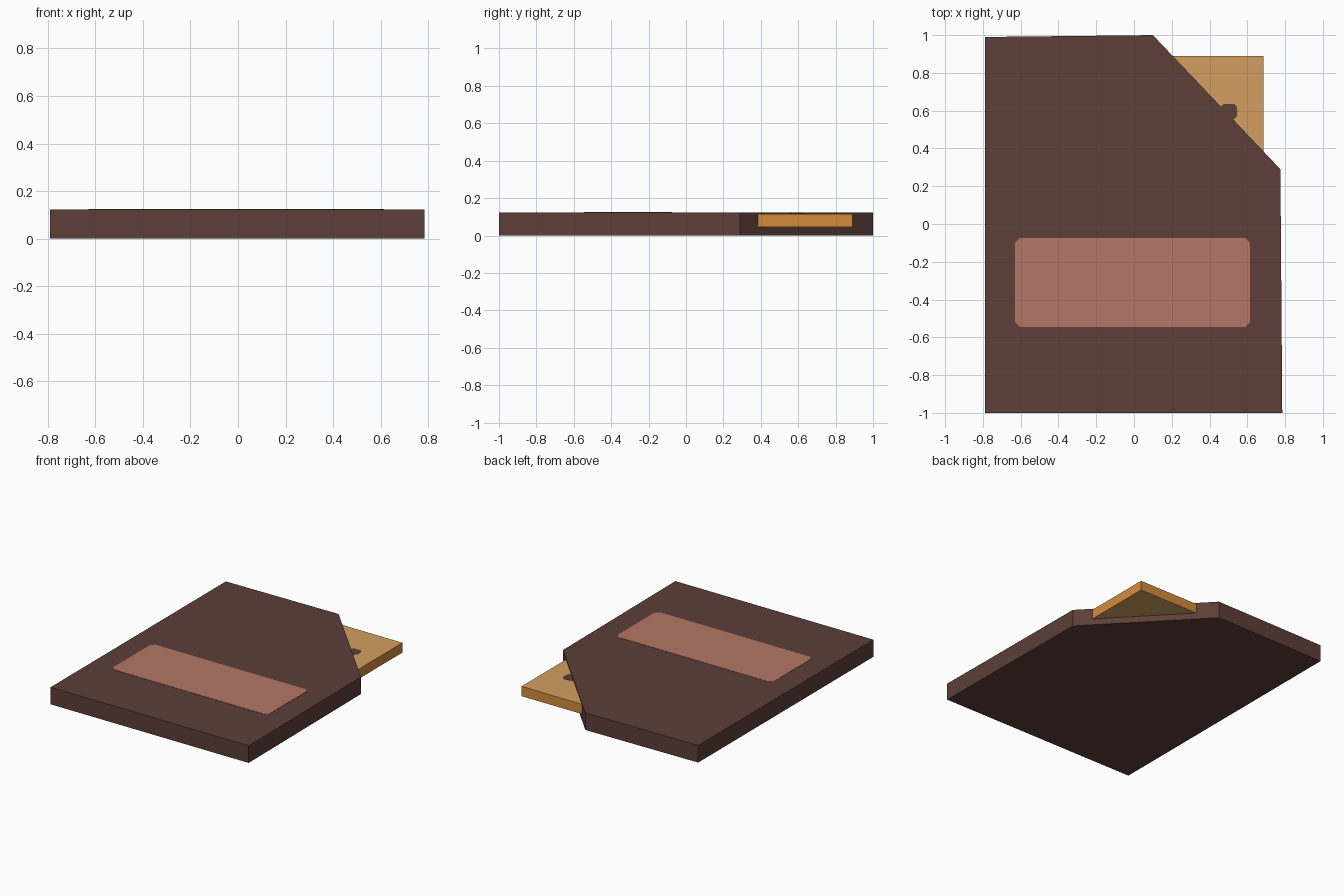
import bpy, bmesh

if "Cube" in bpy.data.objects:
    bpy.data.objects.remove(bpy.data.objects["Cube"])


def srgb(r, g, b):
    def lin(c):
        c /= 255
        return c / 12.92 if c <= 0.04045 else ((c + 0.055) / 1.055) ** 2.4
    return (lin(r), lin(g), lin(b), 1)


def material(name, *rgb):
    m = bpy.data.materials.new(name)
    m.diffuse_color = srgb(*rgb)
    m.use_nodes = True
    m.node_tree.nodes["Principled BSDF"].inputs["Base Color"].default_value = m.diffuse_color
    return m


brown = material("dark brown", 93, 63, 56)
rose = material("dusty rose", 180, 119, 102)
tan = material("pale tan", 211, 159, 96)
orange = material("warm orange", 212, 140, 60)


# Extrude a flat outline from z0 to z1; side faces may have a second material
def slab(name, outline, z0, z1, mat, side_mat=None):
    bm = bmesh.new()
    base = bm.faces.new([bm.verts.new((x, y, z0)) for x, y in outline])
    ext = bmesh.ops.extrude_face_region(bm, geom=[base], use_keep_orig=True)
    for v in ext["geom"]:
        if isinstance(v, bmesh.types.BMVert):
            v.co.z = z1
    bmesh.ops.recalc_face_normals(bm, faces=bm.faces)
    if side_mat:
        for f in bm.faces:
            f.material_index = 1 if abs(f.normal.z) < 0.5 else 0
    me = bpy.data.meshes.new(name)
    bm.to_mesh(me)
    bm.free()
    me.materials.append(mat)
    if side_mat:
        me.materials.append(side_mat)
    ob = bpy.data.objects.new(name, me)
    bpy.context.collection.objects.link(ob)
    return ob


# Rectangle outline with clipped corners
def clipped_rect(x0, x1, y0, y1, c):
    return [(x0 + c, y0), (x1 - c, y0), (x1, y0 + c), (x1, y1 - c),
            (x1 - c, y1), (x0 + c, y1), (x0, y1 - c), (x0, y0 + c)]


# Main slab with one cut corner
slab("body", [(-0.79, -1), (0.785, -1), (0.775, 0.29), (0.10, 1.0), (-0.79, 0.99)],
     0, 0.123, brown)

# Label plate on top
slab("label", clipped_rect(-0.63, 0.615, -0.545, -0.075, 0.025), 0.120, 0.125, rose)

# Folded corner tab against the cut edge
slab("corner_tab", [(0.685, 0.38), (0.685, 0.89), (0.20, 0.89)], 0.045, 0.115, tan, orange)

# Small dark dot on the tab
slab("tab_dot", clipped_rect(0.46, 0.545, 0.555, 0.635, 0.015), 0.112, 0.117, brown)
